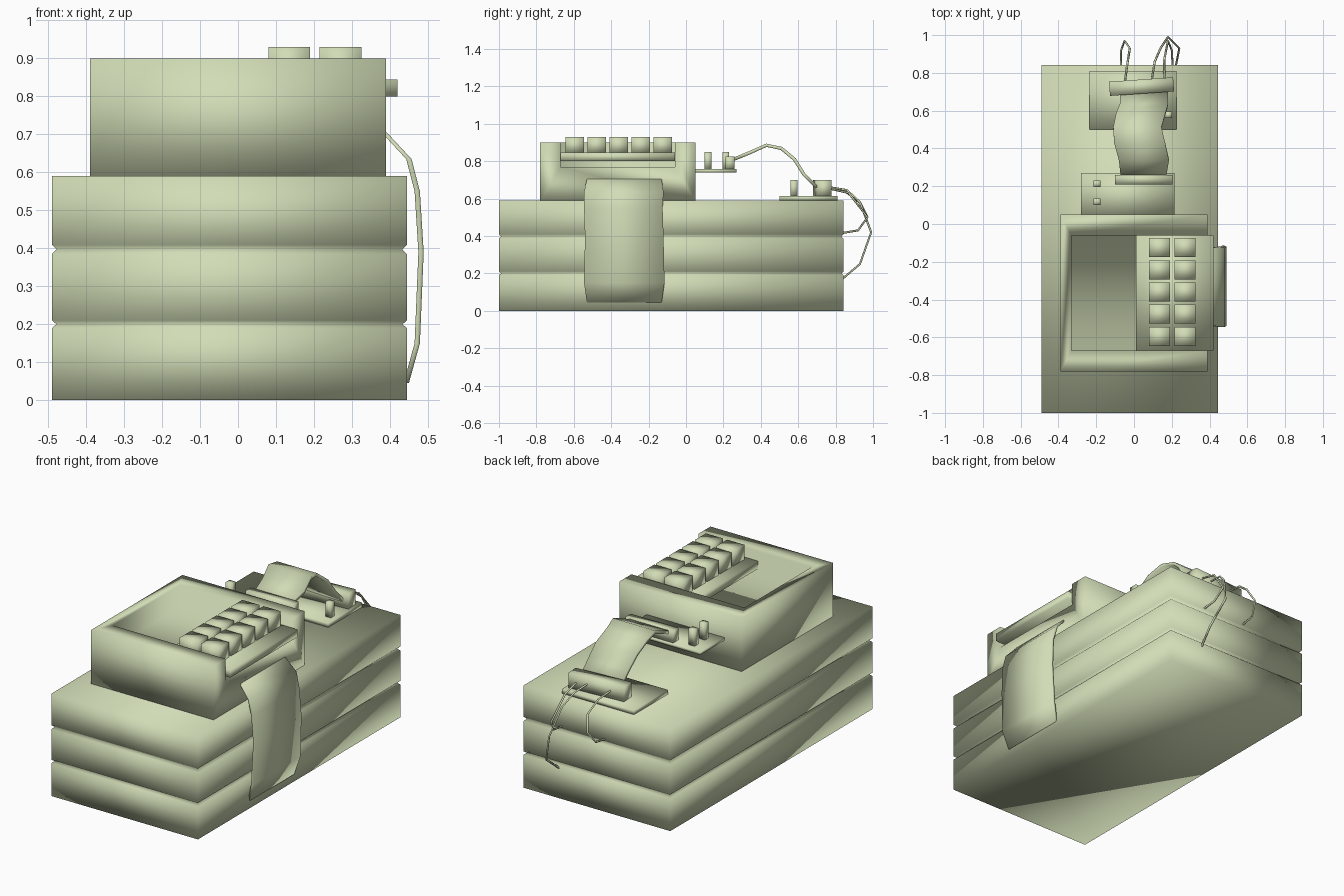
import bpy, bmesh, math
from mathutils import Vector

if "Cube" in bpy.data.objects:
    bpy.data.objects.remove(bpy.data.objects["Cube"])

mat = bpy.data.materials.new("pale sage")
mat.diffuse_color = (0.64, 0.72, 0.47, 1)
mat.use_nodes = True
mat.node_tree.nodes["Principled BSDF"].inputs["Base Color"].default_value = mat.diffuse_color


def finish(name, bm):
    """Turn a bmesh into a smooth-shaded object."""
    bmesh.ops.recalc_face_normals(bm, faces=bm.faces)
    for f in bm.faces:
        f.smooth = True
    me = bpy.data.meshes.new(name)
    bm.to_mesh(me)
    bm.free()
    me.materials.append(mat)
    ob = bpy.data.objects.new(name, me)
    bpy.context.collection.objects.link(ob)
    return ob


def loft(name, rings):
    """Skin a list of equal-length rings and cap both ends."""
    bm = bmesh.new()
    vs = [[bm.verts.new(p) for p in r] for r in rings]
    n = len(vs[0])
    for a, b in zip(vs, vs[1:]):
        for i in range(n):
            j = (i + 1) % n
            bm.faces.new((a[i], a[j], b[j], b[i]))
    bm.faces.new(vs[0])
    bm.faces.new(vs[-1])
    return finish(name, bm)


def rect(x0, x1, y0, y1, z):
    return [(x0, y0, z), (x1, y0, z), (x1, y1, z), (x0, y1, z)]


def box(name, x0, x1, y0, y1, z0, z1, turn=0):
    """Box from its extents, optionally turned about its own vertical axis."""
    cx, cy = (x0 + x1) / 2, (y0 + y1) / 2
    hx, hy = (x1 - x0) / 2, (y1 - y0) / 2
    ob = loft(name, [rect(-hx, hx, -hy, hy, z) for z in (z0, z1)])
    ob.location = (cx, cy, 0)
    ob.rotation_euler.z = math.radians(turn)
    return ob


def wire(name, points, r=0.006):
    """Thin four-sided wire along a path."""
    cu = bpy.data.curves.new(name, "CURVE")
    cu.dimensions = "3D"
    cu.bevel_depth = r
    cu.bevel_resolution = 0
    sp = cu.splines.new("POLY")
    sp.points.add(len(points) - 1)
    for p, c in zip(sp.points, points):
        p.co = (*c, 1)
    cu.materials.append(mat)
    ob = bpy.data.objects.new(name, cu)
    bpy.context.collection.objects.link(ob)


# three stacked slabs with shallow grooves between them
levels = [(0, 0), (0.19, 0), (0.2, 0.012), (0.21, 0), (0.385, 0),
          (0.397, 0.012), (0.409, 0), (0.59, 0)]
loft("stacked_slabs", [rect(-0.49 + i, 0.445 - i, -1 + i, 0.843 - i, z) for z, i in levels])

# upper case with a basin that opens to the right
case = box("upper_case", -0.39, 0.39, -0.78, 0.05, 0.585, 0.9)
cutter = box("basin_cutter", -0.33, 0.6, -0.67, -0.06, 0.77, 1.0)
cutter.hide_render = True
cutter.hide_viewport = True
cut = case.modifiers.new("basin", "BOOLEAN")
cut.operation = "DIFFERENCE"
cut.solver = "EXACT"
cut.object = cutter

# key panel with two columns of five keys
box("key_panel", 0.01, 0.42, -0.67, -0.06, 0.80, 0.845)
for row in range(5):
    for x in (0.08, 0.215):
        y = -0.645 + 0.1175 * row
        box("key", x, x + 0.11, y, y + 0.1, 0.84, 0.93)

# upper circuit board with its socket and posts
box("upper_board", -0.28, 0.215, 0.03, 0.27, 0.74, 0.757)
box("upper_socket", -0.10, 0.205, 0.21, 0.26, 0.755, 0.825)
for y in (0.10, 0.195):
    box("upper_post", -0.215, -0.177, y, y + 0.035, 0.755, 0.85)

# lower circuit board with its socket and post
box("lower_board", -0.235, 0.225, 0.50, 0.81, 0.59, 0.615)
box("lower_socket", -0.13, 0.21, 0.69, 0.765, 0.61, 0.70, 4)
box("lower_post", 0.165, 0.2, 0.56, 0.595, 0.61, 0.70)

# ribbon cable arching between the boards: y, z, left x, right x
arch = [(0.25, 0.808, -0.07, 0.17), (0.34, 0.845, -0.08, 0.185), (0.43, 0.885, -0.105, 0.165),
        (0.51, 0.868, -0.11, 0.145), (0.58, 0.81, -0.095, 0.165), (0.63, 0.73, -0.075, 0.18),
        (0.70, 0.66, -0.075, 0.18)]
rings = []
for k, (y, z, l, r) in enumerate(arch):
    a, b = arch[max(k - 1, 0)], arch[min(k + 1, len(arch) - 1)]
    n = Vector((a[1] - b[1], b[0] - a[0])).normalized() * 0.009
    rings.append([(l, y + n.x, z + n.y), (r, y + n.x, z + n.y),
                  (r, y - n.x, z - n.y), (l, y - n.x, z - n.y)])
loft("ribbon_cable", rings)

# hanging strap on the right side: x, z, near y, far y
strap = [(0.385, 0.705, -0.53, -0.13), (0.45, 0.635, -0.545, -0.12), (0.472, 0.55, -0.545, -0.125),
         (0.482, 0.39, -0.54, -0.12), (0.472, 0.15, -0.545, -0.115), (0.443, 0.045, -0.53, -0.13)]
loft("side_strap", [[(x - 0.007, a, z), (x + 0.007, a, z), (x + 0.007, b, z), (x - 0.007, b, z)]
                    for x, z, a, b in strap])

# loose wires looping from the lower socket down the back
wire("left_wire", [(-0.05, 0.74, 0.66), (-0.035, 0.85, 0.64), (-0.022, 0.93, 0.58),
                   (-0.05, 0.97, 0.50), (-0.068, 0.92, 0.43), (-0.07, 0.83, 0.415)])
wire("long_wire", [(0.09, 0.74, 0.665), (0.11, 0.86, 0.645), (0.14, 0.93, 0.58),
                   (0.18, 0.99, 0.42), (0.24, 0.93, 0.25), (0.22, 0.83, 0.165)])
wire("right_wire", [(0.16, 0.74, 0.66), (0.16, 0.87, 0.63), (0.18, 0.97, 0.50),
                    (0.20, 0.92, 0.43), (0.205, 0.83, 0.415)])
